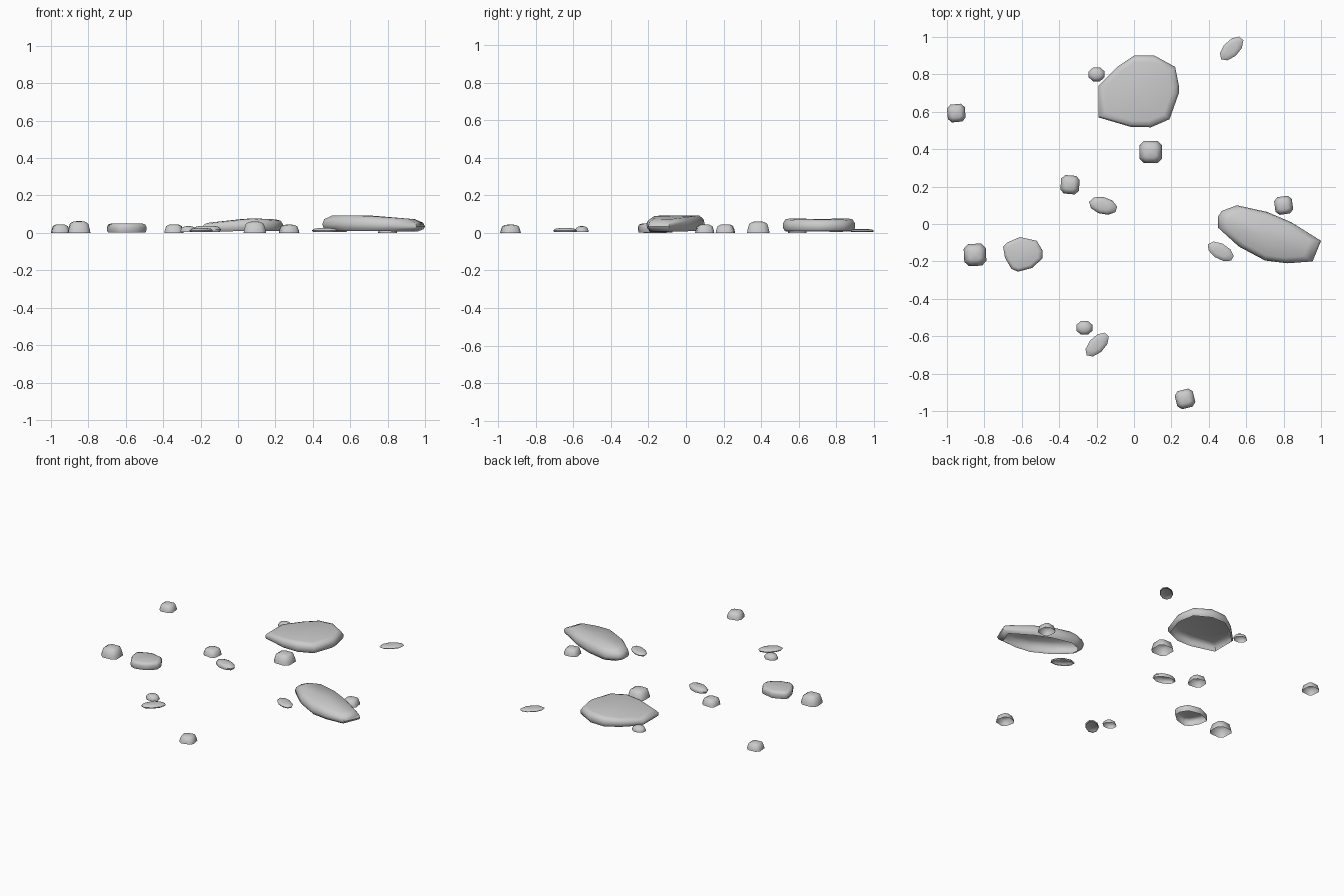
import bpy, bmesh, math
from math import cos, sin, pi

if "Cube" in bpy.data.objects:
    bpy.data.objects.remove(bpy.data.objects["Cube"])


def rock(name, outline, rings, top, height=lambda x, y: 1.0):
    """Loft scaled copies of an outline into an open-bottomed shell with a domed cap."""
    bm = bmesh.new()
    n = len(outline)
    xs, ys = [p[0] for p in outline], [p[1] for p in outline]
    cx, cy = (min(xs) + max(xs)) / 2, (min(ys) + max(ys)) / 2
    loops = []
    for s, z in rings:
        loop = []
        for x, y in outline:
            px, py = cx + (x - cx) * s, cy + (y - cy) * s
            loop.append(bm.verts.new((px, py, z * height(px, py))))
        loops.append(loop)
    for a, b in zip(loops, loops[1:]):
        for i in range(n):
            j = (i + 1) % n
            bm.faces.new((a[i], a[j], b[j], b[i]))
    tip = bm.verts.new((cx, cy, top * height(cx, cy)))
    for i in range(n):
        bm.faces.new((loops[-1][i], loops[-1][(i + 1) % n], tip))
    mesh = bpy.data.meshes.new(name)
    bm.to_mesh(mesh)
    bm.free()
    obj = bpy.data.objects.new(name, mesh)
    bpy.context.collection.objects.link(obj)
    bpy.context.view_layer.objects.active = obj
    obj.select_set(True)
    bpy.ops.object.shade_smooth_by_angle(angle=math.radians(50))
    obj.select_set(False)
    return obj


def oval(cx, cy, rx, ry, angle, n, power=1.0):
    """Rotated oval outline; power below 1 squares it off."""
    a, pts = math.radians(angle), []
    for i in range(n):
        t = 2 * pi * (i + 0.5) / n
        c, s = cos(t), sin(t)
        u = rx * math.copysign(abs(c) ** power, c)
        v = ry * math.copysign(abs(s) ** power, s)
        pts.append((cx + u * cos(a) - v * sin(a), cy + u * sin(a) + v * cos(a)))
    return pts


# Large flat slab at the back, sloping down to its left end
rock("back_slab",
     [(-.19, .57), (-.02, .52), (.09, .517), (.19, .56), (.24, .70), (.24, .74),
      (.22, .84), (.11, .90), (0, .90), (-.09, .84), (-.19, .74)],
     [(.95, .01), (1, .026), (1, .052), (.94, .071), (.82, .077)], .079,
     lambda x, y: 1 - max(0, .07 - x) * 1.3 - max(0, x - .1) * .6)

# Long slab on the right, tapering to its outer tip
rock("right_slab",
     [(.45, -.02), (.56, -.12), (.70, -.195), (.82, -.21), (.955, -.20), (1, -.09),
      (.84, .01), (.71, .065), (.55, .10), (.47, .07), (.45, .04)],
     [(.86, .01), (.97, .026), (1, .046), (.96, .073), (.80, .094)], .097,
     lambda x, y: 1 - max(0, x - .65) * .75)

# Medium stone on the left
rock("medium_stone",
     [(-.69, -.18), (-.655, -.24), (-.62, -.255), (-.545, -.235), (-.49, -.185),
      (-.49, -.14), (-.52, -.09), (-.61, -.07), (-.68, -.10), (-.70, -.12)],
     [(.96, .002), (1, .014), (1, .032), (.94, .045), (.78, .05)], .051)

# Blocky chunks: centre, half size, height, rotation
chunks = [(-.95, .593, .050, .046, 5), (-.85, -.165, .062, .064, 3), (-.342, .21, .052, .046, -5),
          (.09, .385, .063, .062, 0), (.80, .10, .050, .046, 8), (.273, -.935, .052, .045, 14)]
for i, (x, y, r, h, a) in enumerate(chunks):
    rock(f"chunk_{i + 1}", oval(x, y, r, r, a, 8, .6),
         [(1, 0), (.95, h * .28), (.80, h * .78), (.50, h * .95)], h)

# Small round pebbles
for i, (x, y) in enumerate([(-.20, .80), (-.265, -.555)]):
    rock(f"round_pebble_{i + 1}", oval(x, y, .047, .040, 0, 8),
         [(.98, .004), (1, .01), (.82, .026), (.5, .034)], .037)

# Flat oval pebbles: centre, half length, half width, rotation, height
flats = [(.522, .938, .080, .043, 46, .021), (-.165, .098, .078, .046, -15, .038),
         (.463, -.147, .078, .042, -30, .026), (-.197, -.645, .080, .043, 46, .026)]
for i, (x, y, rx, ry, a, h) in enumerate(flats):
    rock(f"flat_pebble_{i + 1}", oval(x, y, rx, ry, a, 9),
         [(.92, .006), (1, h * .5), (.82, h * .85), (.5, h * .98)], h)
